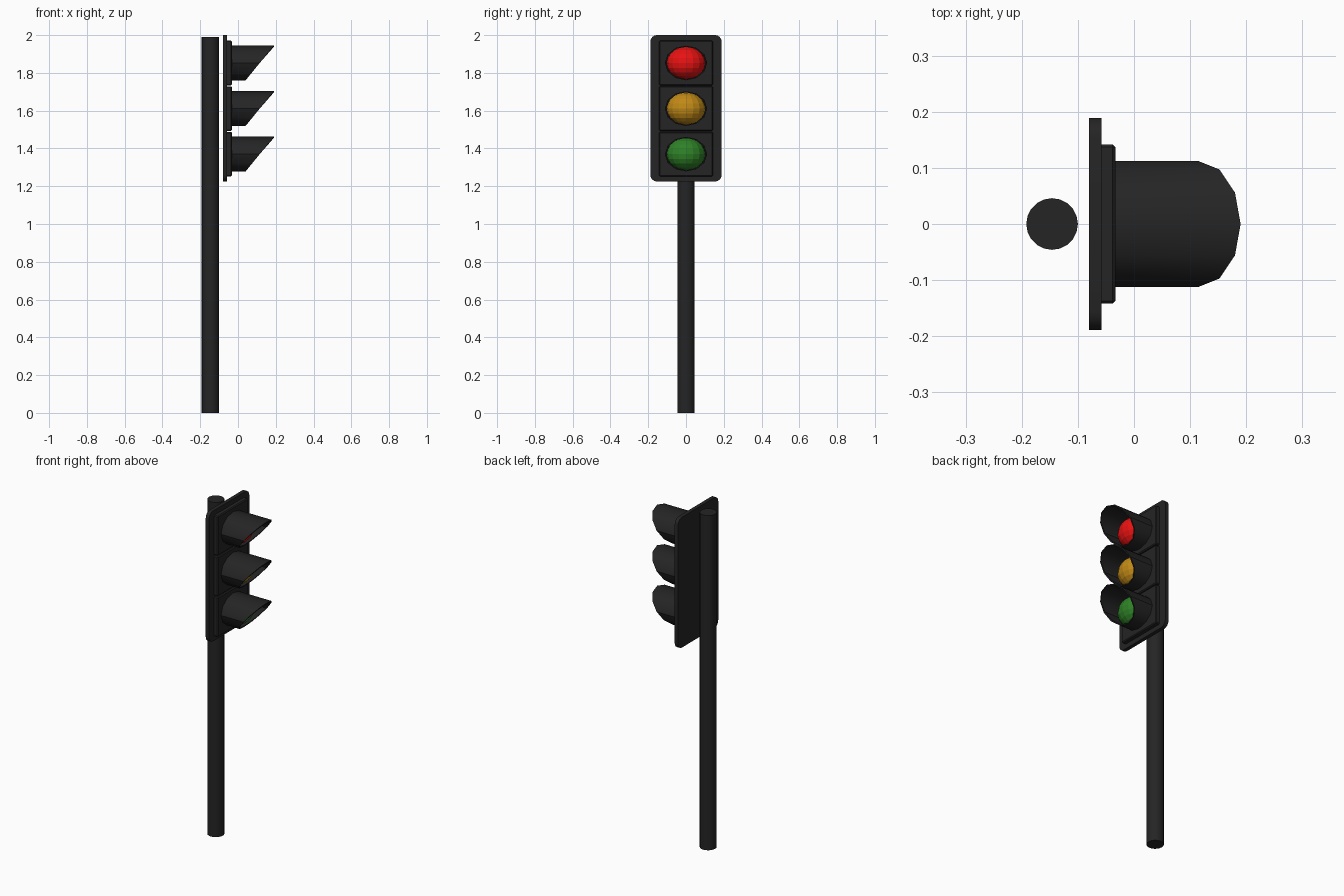
import bpy, bmesh, math
from mathutils import Matrix

if "Cube" in bpy.data.objects:
    bpy.data.objects.remove(bpy.data.objects["Cube"])


def material(name, rgb):
    m = bpy.data.materials.new(name)
    m.use_nodes = True
    m.diffuse_color = (*rgb, 1)
    m.node_tree.nodes["Principled BSDF"].inputs["Base Color"].default_value = (*rgb, 1)
    return m


black = material("black", (0.018, 0.018, 0.018))
red = material("red", (0.8, 0.006, 0.006))
amber = material("amber", (0.53, 0.25, 0.008))
green = material("green", (0.027, 0.22, 0.02))


def finish(name, bm, mat, smooth=True):
    bmesh.ops.recalc_face_normals(bm, faces=bm.faces)
    mesh = bpy.data.meshes.new(name)
    bm.to_mesh(mesh)
    bm.free()
    mesh.materials.append(mat)
    obj = bpy.data.objects.new(name, mesh)
    bpy.context.collection.objects.link(obj)
    if smooth:
        bpy.ops.object.select_all(action="DESELECT")
        obj.select_set(True)
        bpy.context.view_layer.objects.active = obj
        bpy.ops.object.shade_smooth_by_angle(angle=math.radians(35))
    return obj


def box(name, center, size, mat):
    bm = bmesh.new()
    bmesh.ops.create_cube(bm, size=1, matrix=Matrix.Translation(center) @ Matrix.Diagonal((*size, 1)))
    return bm, name, mat


# Round pole
bm = bmesh.new()
bmesh.ops.create_cone(bm, cap_ends=True, segments=20, radius1=0.046, radius2=0.046, depth=1.99,
                      matrix=Matrix.Translation((-0.146, 0, 0.995)))
finish("pole", bm, black)

# Backing plate with its four corners rounded
bm, name, mat = box("backing_plate", (-0.069, 0, 1.6125), (0.022, 0.378, 0.775), black)
corners = [e for e in bm.edges if abs(e.verts[0].co.x - e.verts[1].co.x) > 0.01]
bmesh.ops.bevel(bm, geom=corners, offset=0.035, segments=4, profile=0.5, affect="EDGES")
finish(name, bm, mat)


def visor(name, zc):
    """Oval tube whose open end is cut back towards the bottom."""
    n = 12
    bm = bmesh.new()
    rings = []
    for ry, rz, front in ((0.112, 0.092, False), (0.112, 0.092, True),
                          (0.103, 0.086, True), (0.103, 0.086, False)):
        ring = []
        for i in range(n):
            a = math.tau * i / n
            x = 0.115 + 0.075 * math.cos(a) if front else -0.036
            ring.append(bm.verts.new((x, ry * math.sin(a), zc + rz * math.cos(a))))
        rings.append(ring)
    for k in range(4):
        r, s = rings[k], rings[(k + 1) % 4]
        for i in range(n):
            j = (i + 1) % n
            bm.faces.new((r[i], r[j], s[j], s[i]))
    finish(name, bm, black)


# Three signal units: bevelled housing, domed lens and visor
for label, zc, color in (("top", 1.8525, red), ("middle", 1.611, amber), ("bottom", 1.37, green)):
    bm, name, mat = box(label + "_housing", (-0.0465, 0, zc), (0.027, 0.284, 0.236), black)
    edges = [e for e in bm.edges if max(v.co.x for v in e.verts) > -0.04]
    bmesh.ops.bevel(bm, geom=edges, offset=0.005, segments=1, affect="EDGES")
    finish(name, bm, mat, smooth=False)

    bm = bmesh.new()
    bmesh.ops.create_uvsphere(bm, u_segments=16, v_segments=10, radius=1,
                              matrix=Matrix.Translation((-0.01, 0, zc)) @ Matrix.Diagonal((0.09, 0.102, 0.086, 1)))
    bmesh.ops.bisect_plane(bm, geom=bm.verts[:] + bm.edges[:] + bm.faces[:],
                           plane_co=(-0.036, 0, 0), plane_no=(1, 0, 0), clear_inner=True)
    finish(label + "_lens", bm, color, smooth=False)

    visor(label + "_visor", zc)
